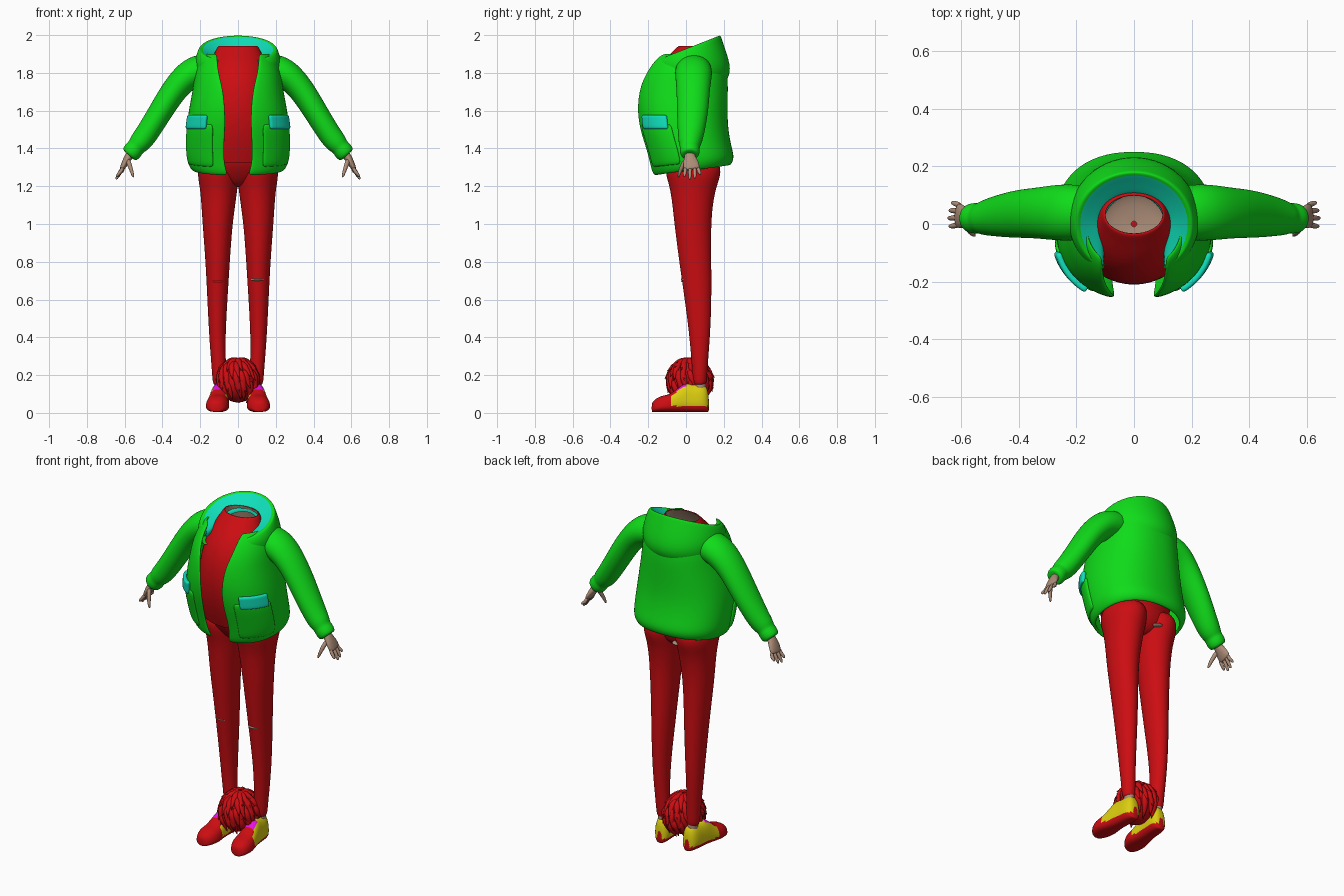
import bpy, bmesh, math, random
from math import sin, cos, pi, radians
from mathutils import Vector

if "Cube" in bpy.data.objects:
    bpy.data.objects.remove(bpy.data.objects["Cube"])
random.seed(4)


def material(name, r, g, b):
    m = bpy.data.materials.new(name)
    m.use_nodes = True
    m.diffuse_color = (r, g, b, 1)
    m.node_tree.nodes["Principled BSDF"].inputs["Base Color"].default_value = (r, g, b, 1)
    return m


GREEN = material("jacket green", .005, .72, .01)
CYAN = material("lining cyan", .005, .75, .5)
RED = material("clothes red", .6, .004, .006)
SKIN = material("skin", .42, .27, .19)
YELLOW = material("shoe yellow", .72, .62, .005)
MAGENTA = material("lace magenta", .82, .005, .82)


def loft(name, rings, mats, closed=True, caps=True, rule=None, mirror=False, thick=0, level=2):
    """Skin a list of point rings; rule(i, j, centre) picks the material."""
    bm = bmesh.new()
    rows = [[bm.verts.new(p) for p in ring] for ring in rings]
    n = len(rows[0])
    for i in range(len(rows) - 1):
        for j in range(n if closed else n - 1):
            k = (j + 1) % n
            f = bm.faces.new((rows[i][j], rows[i][k], rows[i + 1][k], rows[i + 1][j]))
            if rule:
                f.material_index = rule(i, j, f.calc_center_median())
    if closed and caps:
        bm.faces.new(rows[0])
        bm.faces.new(rows[-1])
    bmesh.ops.recalc_face_normals(bm, faces=bm.faces)
    for f in bm.faces:
        f.smooth = True
    me = bpy.data.meshes.new(name)
    bm.to_mesh(me)
    bm.free()
    for m in mats:
        me.materials.append(m)
    ob = bpy.data.objects.new(name, me)
    bpy.context.collection.objects.link(ob)
    if mirror:
        ob.modifiers.new("Mirror", 'MIRROR').use_mirror_merge = False
    if thick:
        s = ob.modifiers.new("Solidify", 'SOLIDIFY')
        s.thickness, s.offset = thick, 0
    if level:
        s = ob.modifiers.new("Subdivision", 'SUBSURF')
        s.levels = s.render_levels = level
    return ob


def stack(name, keys, mat, **kw):
    """Upright form from level ovals: (x, y, z, x radius, y radius)."""
    rings = [[(x + a * cos(t), y + b * sin(t), z) for t in (2 * pi * k / 24 for k in range(24))]
             for x, y, z, a, b in keys]
    return loft(name, rings, [mat], **kw)


def tube(name, keys, mat, n=16, **kw):
    """Limb along a path: (x, y, z, radius in the xz plane, radius along y)."""
    pts = [Vector(k[:3]) for k in keys]
    rings = []
    for i, k in enumerate(keys):
        t = (pts[min(i + 1, len(pts) - 1)] - pts[max(i - 1, 0)]).normalized()
        side = t.cross(Vector((0, 1, 0))).normalized()
        up = side.cross(t)
        rings.append([pts[i] + side * k[3] * cos(2 * pi * j / n) + up * k[4] * sin(2 * pi * j / n)
                      for j in range(n)])
    return loft(name, rings, [mat], **kw)


def ball(name, loc, size, mat):
    bpy.ops.mesh.primitive_uv_sphere_add(segments=32, ring_count=16, radius=1, location=loc)
    ob = bpy.context.object
    ob.name, ob.scale = name, size
    ob.data.materials.append(mat)
    bpy.ops.object.shade_smooth()
    return ob


# Jacket body: z, half width, front y, back y, half opening
BODY = [(1.285, .232, -.165, .225, .055), (1.305, .25, -.18, .24, .06), (1.34, .264, -.19, .247, .07),
        (1.40, .268, -.207, .232, .075), (1.51, .266, -.247, .214, .066), (1.62, .25, -.26, .212, .068),
        (1.72, .23, -.25, .215, .08), (1.79, .222, -.228, .212, .1), (1.86, .2, -.19, .2, .11),
        (1.90, .165, -.15, .17, .11)]
POWER = .88


def body_at(z):
    for lo, hi in zip(BODY, BODY[1:]):
        if z <= hi[0]:
            f = (z - lo[0]) / (hi[0] - lo[0])
            return [p + (q - p) * f for p, q in zip(lo, hi)]
    return BODY[-1]


def on_body(z, a, off=0):
    """Point on the jacket at height z, angle a from the front."""
    _, w, front, back, _ = body_at(z)
    s, c = sin(a), cos(a)
    x = (w + off) * math.copysign(abs(s) ** POWER, s)
    y = (front + back) / 2 - ((back - front) / 2 + off) * math.copysign(abs(c) ** POWER, c)
    return (x, y, z - .028 * c * max(0, (1.5 - z) / .22))


rings = []
for z, w, _, _, gap in BODY:
    a0 = math.asin((gap / w) ** (1 / POWER))
    rings.append([on_body(z, a0 + (2 * pi - 2 * a0) * k / 36) for k in range(37)])
loft("jacket_body", rings, [GREEN], closed=False, thick=.016)


# Pockets and their flaps
def patch(name, z0, z1, a0, a1, off, thick, mat):
    rows = [[on_body(z0 + (z1 - z0) * i / 4, radians(a0 + (a1 - a0) * j / 8), off) for j in range(9)]
            for i in range(5)]
    loft(name, rows, [mat], closed=False, thick=thick, mirror=True)


patch("pocket", 1.32, 1.53, 26, 78, .008, .018, GREEN)
patch("pocket_flap", 1.502, 1.578, 34, 74, .014, .024, CYAN)

# Hood folded down around the neck
rings = []
for k in range(33):
    a = radians(-148 + 296 * k / 32)
    b = (1 + cos(a)) / 2
    x, y = .2 * sin(a), .18 * cos(a)
    z = 1.86 + (y + .18) * .39
    front = cos(a) < 0
    xi = math.copysign(.105, a) if front else .105 * sin(a)
    yi = .18 * cos(a) if front else .1 * cos(a)
    zi = z - .02 - .05 * b
    s1, s2 = 1.12 + .23 * b ** 3, 1.05 + .08 * b
    rings.append([(xi, yi, zi - .02), (xi, yi, zi), ((x + xi) / 2, (y + yi) / 2, z - .012 - .025 * b),
                  (x * .96, y * .96, z - .004), (x * 1.02, y * 1.02, z),
                  (x * 1.08, y * 1.06, z - .015 - .01 * b),
                  (x * s1, y * s1, z - .04 - .13 * b ** 2),
                  (x * (s1 + s2) / 2, y * (s1 + s2) / 2, z - .06 - .17 * b),
                  (x * s2, y * s2, z - .07 - .19 * b), (x * .9, y * .85, z - .07 - .18 * b)])
loft("hood", rings, [GREEN, CYAN], closed=False, rule=lambda i, j, c: 1 if j < 3 else 0)

# Sleeves with gathered cuffs
tube("sleeve", [(.11, .04, 1.83, .07, .085), (.2, .04, 1.815, .09, .1), (.265, .04, 1.79, .08, .1),
                (.335, .038, 1.715, .07, .09), (.395, .036, 1.62, .066, .086), (.45, .03, 1.53, .063, .078),
                (.495, .025, 1.46, .062, .068), (.525, .02, 1.425, .058, .06), (.54, .02, 1.408, .048, .052),
                (.553, .02, 1.392, .053, .055), (.575, .02, 1.365, .05, .05), (.577, .02, 1.363, .03, .03)],
     GREEN, mirror=True)

# Hands
tube("palm", [(.555, .02, 1.39, .024, .026), (.578, .02, 1.358, .022, .028), (.595, .024, 1.33, .019, .042),
              (.61, .03, 1.3, .015, .044), (.616, .032, 1.288, .01, .038)], SKIN, mirror=True)
for finger, y0, y1, dx, z1 in [("index", -.002, -.008, 0, 1.25), ("middle", .022, .02, .004, 1.235),
                               ("ring", .045, .047, 0, 1.24), ("little", .063, .074, -.008, 1.26)]:
    tube(finger + "_finger", [(.605, y0, 1.305, .011, .011), (.622 + dx, (y0 + y1) / 2, 1.275, .011, .011),
                              (.636 + dx, y1, z1 + .012, .009, .009), (.642 + dx, y1, z1, .005, .005)],
         SKIN, n=8, mirror=True, level=1)
tube("thumb", [(.585, .005, 1.345, .014, .014), (.573, -.02, 1.31, .013, .013),
               (.56, -.035, 1.27, .01, .01), (.553, -.041, 1.245, .005, .005)], SKIN, n=8, mirror=True, level=1)

# Shirt with an open neck
stack("shirt", [(0, .005, 1.325, .2, .155), (0, -.01, 1.45, .225, .185), (0, -.02, 1.6, .205, .2),
                (0, -.015, 1.75, .185, .185), (0, .005, 1.85, .155, .147), (0, .025, 1.91, .122, .098),
                (0, .033, 1.945, .107, .073), (0, .033, 1.94, .1, .066)], RED, caps=False)
stack("neck_inside", [(0, .033, 1.942, .1, .066), (0, .02, 1.87, .115, .095), (0, 0, 1.7, .14, .14),
                      (0, 0, 1.5, .14, .14), (0, 0, 1.4, .14, .13), (0, 0, 1.39, .01, .01)], SKIN, caps=False)

# Trousers
stack("trouser_hips", [(0, .01, 1.38, .19, .148), (0, .015, 1.33, .2, .15), (0, .03, 1.27, .19, .13),
                       (0, .035, 1.225, .12, .1), (0, .035, 1.195, .06, .06)], RED)
stack("trouser_leg", [(.1, .03, 1.36, .1, .14), (.105, .04, 1.27, .113, .152), (.102, .037, 1.2, .101, .124),
                      (.104, .035, 1.1, .09, .107), (.108, .036, 1.0, .08, .098), (.108, .045, .85, .068, .088),
                      (.108, .057, .7, .059, .079), (.11, .07, .5, .048, .063), (.108, .073, .35, .041, .05),
                      (.1, .073, .22, .038, .04), (.097, .073, .15, .037, .036), (.097, .073, .148, .02, .02)],
      RED, mirror=True)
ball("left_knee_rip", (.106, .03, .706), (.045, .058, .015), SKIN)
ball("right_knee_rip", (-.108, .03, .696), (.042, .056, .008), SKIN)
ball("seat_rip", (-.045, .143, 1.24), (.03, .028, .01), SKIN)
stack("ankle", [(.097, .075, .2, .028, .03), (.097, .075, .14, .028, .03), (.097, .07, .08, .03, .035)],
      SKIN, mirror=True)

# Shoes: y, half width, height
rings = []
for y, w, h in [(.122, .015, .06), (.115, .036, .13), (.09, .048, .15), (.06, .05, .145), (.03, .05, .145),
                (.0, .052, .152), (-.02, .054, .142), (-.05, .058, .12), (-.08, .063, .098), (-.1, .066, .09),
                (-.13, .064, .086), (-.16, .052, .07), (-.176, .035, .055), (-.182, .015, .04)]:
    ring = []
    for k in range(32):
        t = 2 * pi * (k + .5) / 32
        s = math.copysign(abs(sin(t)) ** .75, sin(t))
        up = (1 + s) / 2
        x = w * math.copysign(abs(cos(t)) ** .65, cos(t)) * (1 - .3 * up * up)
        ring.append((.1 - y * .08 + x, y, .005 + h * up))
    rings.append(ring)


def shoe_colour(i, j, c):
    if c.z < .036 or c.y < -.085 - (.05 - c.z) * .4:
        return 0
    if -.09 < c.y < 0 and 4 <= j <= 11:
        return 2
    return 1


loft("shoe", rings, [RED, YELLOW, MAGENTA], rule=shoe_colour, mirror=True, level=1)

# Wig lying between the feet
centre, size = Vector((0, .02, .17)), Vector((.105, .115, .115))
ball("wig_cap", centre, size, RED)
curve = bpy.data.curves.new("wig_locks", 'CURVE')
curve.dimensions = '3D'
curve.bevel_depth, curve.bevel_resolution = .022, 2
for start, end, count in [(4, 62, 11), (32, 88, 15), (62, 112, 17), (90, 145, 15)]:
    for k in range(count):
        turn = 2 * pi * (k + random.uniform(-.3, .3)) / count
        last = end + random.uniform(-8, 8)
        sp = curve.splines.new('POLY')
        sp.points.add(6)
        for i, p in enumerate(sp.points):
            f = i / 6
            phi, th = radians(start + (last - start) * f), turn + .25 * f
            flick = .95 + .2 * f ** 3
            d = Vector((sin(phi) * cos(th), sin(phi) * sin(th), cos(phi)))
            p.co = (*(centre + d * size * flick), 1)
            p.radius = max(.08, (1 - f ** 2) * (.6 + .4 * min(1, f * 3)))
        sp.use_smooth = True
curve.materials.append(RED)
bpy.context.collection.objects.link(bpy.data.objects.new("wig_locks", curve))
